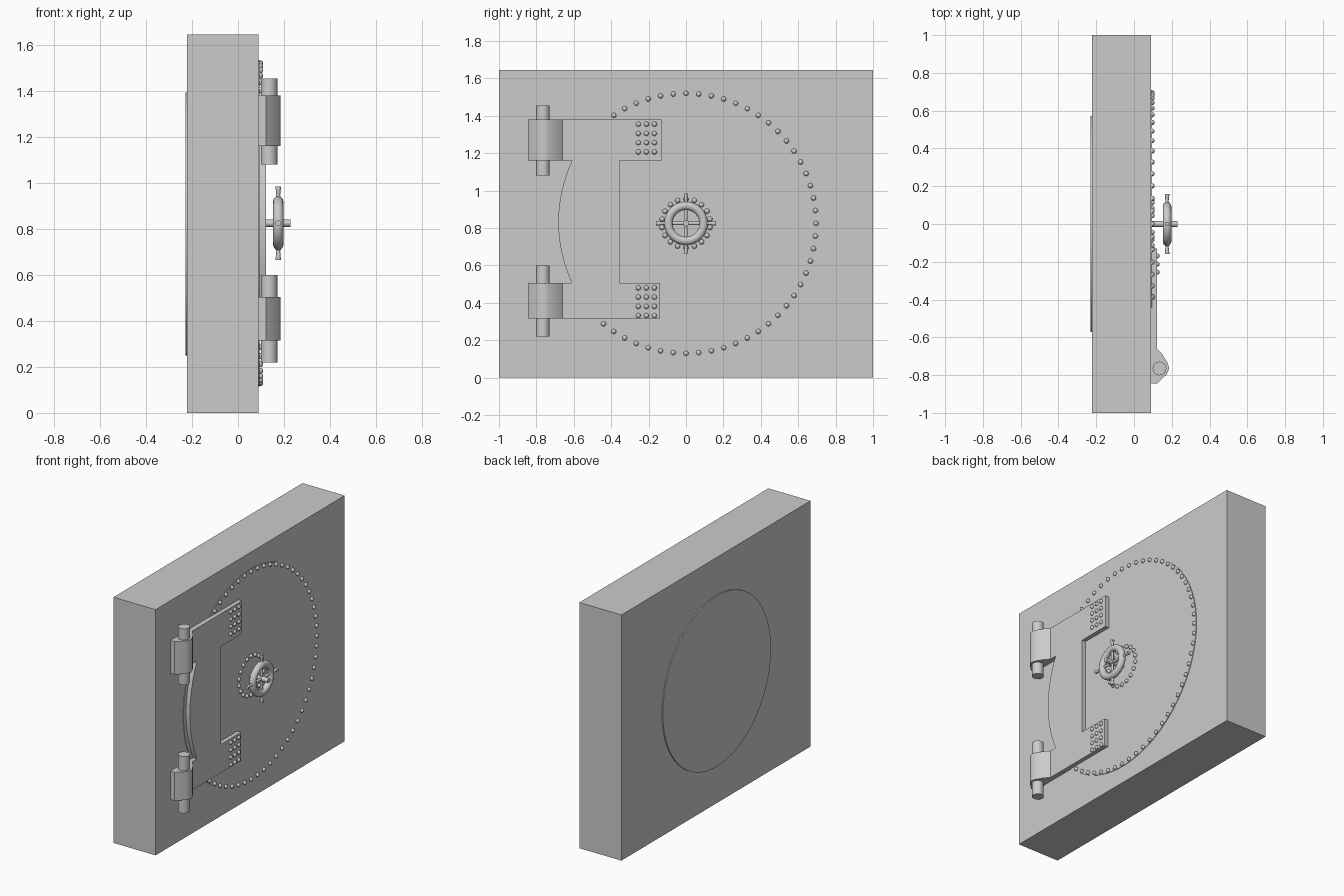
import bpy, bmesh, math
from mathutils import Matrix, Vector

if "Cube" in bpy.data.objects:
    bpy.data.objects.remove(bpy.data.objects["Cube"])

CZ = 0.825       # height of door centre
FACE = 0.094     # front surface of the round door


def finish(bm, name, smooth=True):
    bmesh.ops.recalc_face_normals(bm, faces=bm.faces)
    me = bpy.data.meshes.new(name)
    bm.to_mesh(me)
    bm.free()
    ob = bpy.data.objects.new(name, me)
    bpy.context.collection.objects.link(ob)
    if smooth:
        bpy.context.view_layer.objects.active = ob
        ob.select_set(True)
        bpy.ops.object.shade_smooth_by_angle(angle=math.radians(35))
        ob.select_set(False)
    return ob


def rod(bm, a, b, r1, r2=None, n=16):
    a, b = Vector(a), Vector(b)
    d = b - a
    m = Matrix.Translation((a + b) / 2) @ d.to_track_quat('Z', 'Y').to_matrix().to_4x4()
    bmesh.ops.create_cone(bm, cap_ends=True, segments=n, radius1=r1,
                          radius2=r1 if r2 is None else r2, depth=d.length, matrix=m)


def cylinder(name, a, b, r, n):
    bm = bmesh.new()
    rod(bm, a, b, r, n=n)
    return finish(bm, name)


def prism(name, pts, offset):
    bm = bmesh.new()
    f = bm.faces.new([bm.verts.new(p) for p in pts])
    new = bmesh.ops.extrude_face_region(bm, geom=[f])['geom']
    bmesh.ops.translate(bm, vec=offset, verts=[v for v in new if isinstance(v, bmesh.types.BMVert)])
    # restore the starting cap if the extrusion removed it
    bmesh.ops.holes_fill(bm, edges=[e for e in bm.edges if e.is_boundary], sides=0)
    return finish(bm, name)


def rivets(name, points, r=0.0135):
    bm = bmesh.new()
    for p in points:
        bmesh.ops.create_uvsphere(bm, u_segments=12, v_segments=8, radius=r,
                                  matrix=Matrix.Translation(p))
    return finish(bm, name)


def ring_points(radius, count, x, keep):
    for i in keep:
        t = 2 * math.pi * i / count
        yield (x, radius * math.sin(t), CZ + radius * math.cos(t))


# wall block
bm = bmesh.new()
bmesh.ops.create_cube(bm, size=1, matrix=Matrix.Translation((-0.066, 0, 0.8225))
                      @ Matrix.Diagonal((0.312, 2, 1.645, 1)))
finish(bm, "wall", False)

# round door, front and back faces
cylinder("door_front", (0.05, 0, CZ), (FACE, 0, CZ), 0.71, 96)
cylinder("door_back", (-0.229, 0, CZ - 0.003), (-0.18, 0, CZ - 0.003), 0.572, 96)

# door rim rivets (those under the hinge plate are left out) and wheel rivets
rivets("rim_rivets", ring_points(0.695, 64, 0.096, range(-6, 26)))
rivets("rim_rivets_lower", ring_points(0.695, 64, 0.096, range(26, 40)))
rivets("wheel_rivets", ring_points(0.13, 18, 0.096, range(18)))

# hinge plate with curved outer edge
arc = []
for i in range(17):
    t = i / 16
    arc.append((-0.61 - 0.073 * (1 - (2 * t - 1) ** 2), 0.505 + 0.655 * t))
outline = [(-0.67, 1.16), (-0.67, 1.38), (-0.13, 1.38), (-0.13, 1.16), (-0.355, 1.16),
           (-0.355, 0.505), (-0.14, 0.505), (-0.14, 0.315), (-0.67, 0.315), (-0.67, 0.505)]
prism("hinge_plate", [(0.085, y, z) for y, z in outline + arc], (0.037, 0, 0))

# hinge knuckles, pins and plate rivets
knuckle = [(0.085, -0.845), (0.122, -0.845), (0.172, -0.797), (0.183, -0.775), (0.185, -0.758),
           (0.178, -0.735), (0.15, -0.69), (0.122, -0.66), (0.085, -0.66)]
for side, z0, z1, p0, p1 in (("upper", 1.16, 1.38, 1.08, 1.455),
                             ("lower", 0.315, 0.505, 0.22, 0.60)):
    prism(side + "_hinge_knuckle", [(x, y, z0) for x, y in knuckle], (0, 0, z1 - z0))
    cylinder(side + "_hinge_pin", (0.135, -0.765, p0), (0.135, -0.765, p1), 0.036, 24)
    top = z1 - 0.025
    rivets(side + "_plate_rivets", [(0.122, -0.255 + 0.043 * i, top - 0.0495 * j)
                                    for i in range(3) for j in range(4)])

# hand wheel: torus rim
WX = 0.175
bpy.ops.mesh.primitive_torus_add(major_radius=0.094, minor_radius=0.0225, major_segments=48,
                                 minor_segments=16, location=(WX, 0, CZ),
                                 rotation=(0, math.pi / 2, 0))
bpy.context.object.name = "wheel_rim"
bpy.ops.object.shade_smooth()
bpy.context.object.select_set(False)

# four spokes with flared handles
bm = bmesh.new()
for i in range(4):
    t = i * math.pi / 2
    d = Vector((0, math.cos(t), math.sin(t)))
    c = Vector((WX, 0, CZ))
    rod(bm, c, c + d * 0.1, 0.009)
    rod(bm, c + d * 0.105, c + d * 0.122, 0.014, 0.008)
    rod(bm, c + d * 0.118, c + d * 0.148, 0.008, 0.011)
    rod(bm, c + d * 0.148, c + d * 0.16, 0.012, 0.012)
finish(bm, "wheel_spokes")

# axle
cylinder("wheel_axle", (0.08, 0, CZ), (0.229, 0, CZ), 0.016, 20)
